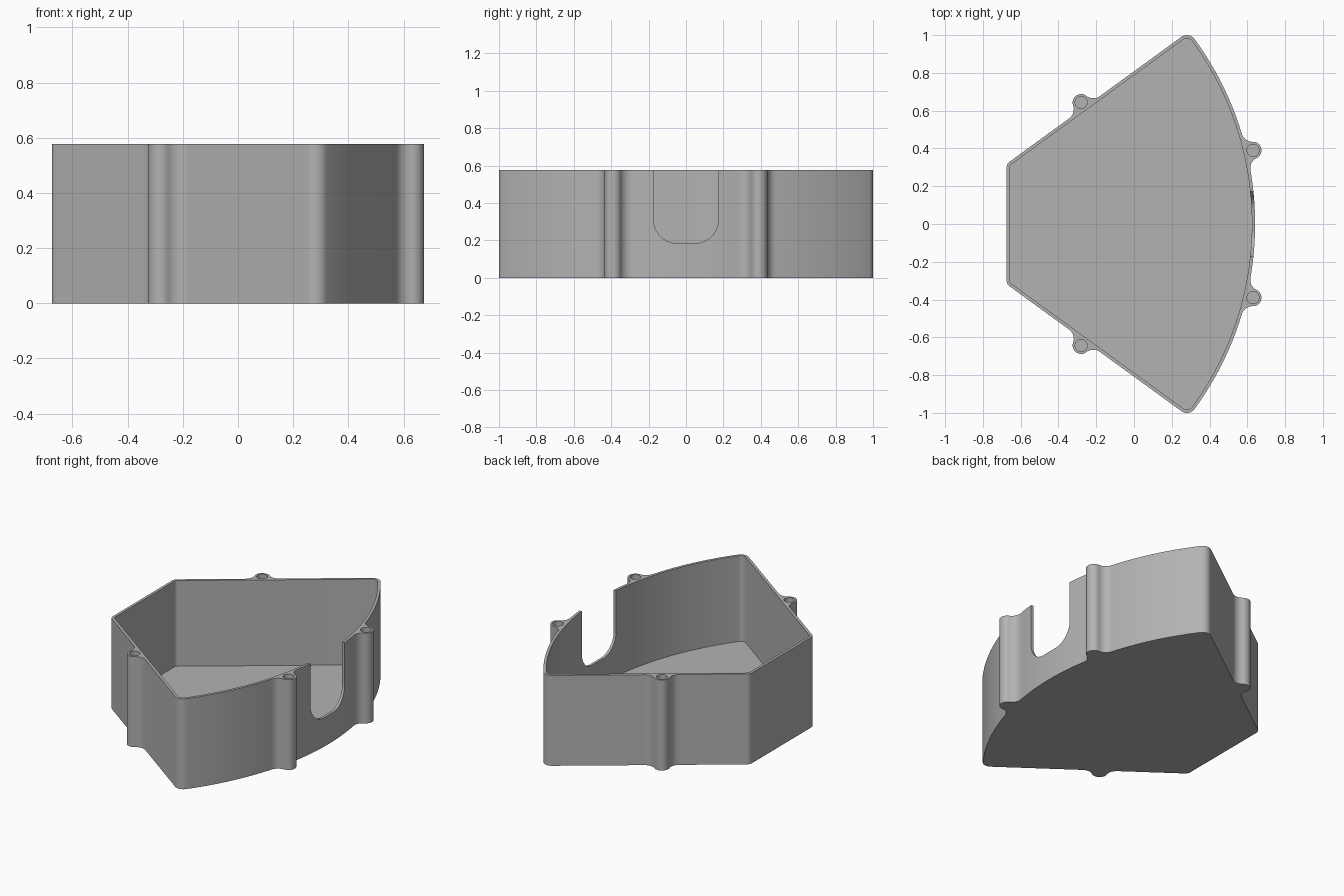
import bpy, bmesh, math
from mathutils import Vector as V

if "Cube" in bpy.data.objects:
    bpy.data.objects.remove(bpy.data.objects["Cube"])

HEIGHT, FLOOR, WALL = 0.577, 0.03, 0.017
BOSS, FILLET, HOLE, HOLE_DEPTH = 0.045, 0.06, 0.032, 0.3
BACK_X, BACK_R, TIP_R = -0.675, 0.04, 0.05
SLOPE = math.radians(36)
along = V((math.cos(SLOPE), math.sin(SLOPE)))
normal = V((-along.y, along.x))
hub = V((-1.015, 0))                       # centre of the curved wall
tip = V((0.28, 0.95))                      # centre of the pointed corner
radius = (tip - hub).length + TIP_R
offset = tip.dot(normal) + TIP_R           # distance of the sloping wall
back = V((BACK_X + BACK_R, 0))
back.y = (offset - BACK_R - back.x * normal.x) / normal.y
curve_boss, slope_boss = V((0.63, 0.39)), V((-0.28, 0.643))


def angle(v):
    return math.atan2(v.y, v.x)


def arc(c, r, a, b, n=12, turn=1):
    """Points from angle a to b, turning left (1) or right (-1)."""
    sweep = ((b - a) * turn) % math.tau * turn
    return [c + V((math.cos(a + sweep * i / n), math.sin(a + sweep * i / n))) * r
            for i in range(n + 1)]


def boss_outline(b, f1, f2, wall1, wall2):
    """Round boss joined to its wall by a hollow fillet on each side."""
    return (arc(f1, FILLET, wall1, angle(b - f1), 8, -1)
            + arc(b, BOSS, angle(f1 - b), angle(f2 - b), 20)
            + arc(f2, FILLET, angle(b - f2), wall2, 8, -1))


def mirrored(half):
    pts = half + [V((p.x, -p.y)) for p in reversed(half)]
    return [p for i, p in enumerate(pts) if (p - pts[i - 1]).length > 1e-5]


def outline():
    # curved wall with its boss
    d, rf = (curve_boss - hub).length, radius + FILLET
    delta = math.acos((d * d + rf * rf - (BOSS + FILLET) ** 2) / (2 * d * rf))
    mid = angle(curve_boss - hub)
    lo, hi = mid - delta, mid + delta
    f1, f2 = [hub + V((math.cos(a), math.sin(a))) * rf for a in (lo, hi)]
    pts = arc(hub, radius, 0, lo, 12)
    pts += boss_outline(curve_boss, f1, f2, lo + math.pi, hi + math.pi)
    pts += arc(hub, radius, hi, angle(tip - hub), 20)
    pts += arc(tip, TIP_R, angle(tip - hub), angle(normal))
    # sloping wall with its boss
    rise = FILLET - (slope_boss.dot(normal) - offset)
    side = math.sqrt((BOSS + FILLET) ** 2 - rise ** 2)
    f1, f2 = [slope_boss + normal * rise + along * s for s in (side, -side)]
    pts += boss_outline(slope_boss, f1, f2, angle(-normal), angle(-normal))
    pts += arc(back, BACK_R, angle(normal), math.pi)
    return mirrored(pts)


def cavity_outline():
    pts = arc(hub, radius - WALL, 0, angle(tip - hub), 40)
    pts += arc(tip, TIP_R - WALL, angle(tip - hub), angle(normal))
    pts += arc(back, BACK_R - WALL, angle(normal), math.pi)
    return mirrored(pts)


def prism(name, base, depth):
    """Extrude a closed loop of 3D points along a vector."""
    bm = bmesh.new()
    face = bm.faces.new([bm.verts.new(p) for p in base])
    ext = bmesh.ops.extrude_face_region(bm, geom=[face])
    verts = [g for g in ext["geom"] if isinstance(g, bmesh.types.BMVert)]
    bmesh.ops.translate(bm, verts=verts, vec=depth)
    bmesh.ops.recalc_face_normals(bm, faces=bm.faces)
    mesh = bpy.data.meshes.new(name)
    bm.to_mesh(mesh)
    bm.free()
    ob = bpy.data.objects.new(name, mesh)
    bpy.context.collection.objects.link(ob)
    return ob


def upright(name, pts, z0, z1):
    return prism(name, [V((p.x, p.y, z0)) for p in pts], V((0, 0, z1 - z0)))


box = upright("open_box", outline(), 0, HEIGHT)
over = HEIGHT + 0.1
cutters = [upright("cavity_cutter", cavity_outline(), FLOOR, over)]

# blind screw holes in the bosses
for b in (curve_boss, slope_boss):
    for s in (1, -1):
        ring = arc(V((b.x, b.y * s)), HOLE, 0, math.tau - 1e-6, 32)[:-1]
        if len({round(p.x, 4) for p in ring}) < 3:
            ring = [V((b.x, b.y * s)) + V((math.cos(t), math.sin(t))) * HOLE
                    for t in [math.tau * i / 32 for i in range(32)]]
        cutters.append(upright("hole_cutter", ring, HEIGHT - HOLE_DEPTH, over))

# round-bottomed notch in the curved wall
NOTCH_W, NOTCH_Z, NOTCH_R = 0.173, 0.185, 0.125
half = [V((NOTCH_W, over))] + arc(V((NOTCH_W - NOTCH_R, NOTCH_Z + NOTCH_R)),
                                  NOTCH_R, 0, -math.pi / 2, 16, -1)
loop = half + [V((-p.x, p.y)) for p in reversed(half)]
cutters.append(prism("notch_cutter", [V((0.5, p.x, p.y)) for p in loop], V((0.3, 0, 0))))

bpy.context.view_layer.objects.active = box
for c in cutters:
    mod = box.modifiers.new("cut", "BOOLEAN")
    mod.operation, mod.solver, mod.object = "DIFFERENCE", "EXACT", c
    bpy.ops.object.modifier_apply(modifier=mod.name)
    bpy.data.objects.remove(c)

# plain grey finish
grey = bpy.data.materials.new("plain_grey")
grey.use_nodes = True
colour = (0.45, 0.45, 0.45, 1)
grey.diffuse_color = colour
grey.node_tree.nodes["Principled BSDF"].inputs["Base Color"].default_value = colour
box.data.materials.clear()
box.data.materials.append(grey)

for ob in bpy.context.selected_objects:
    ob.select_set(False)
box.select_set(True)
bpy.ops.object.shade_smooth_by_angle(angle=math.radians(30))
